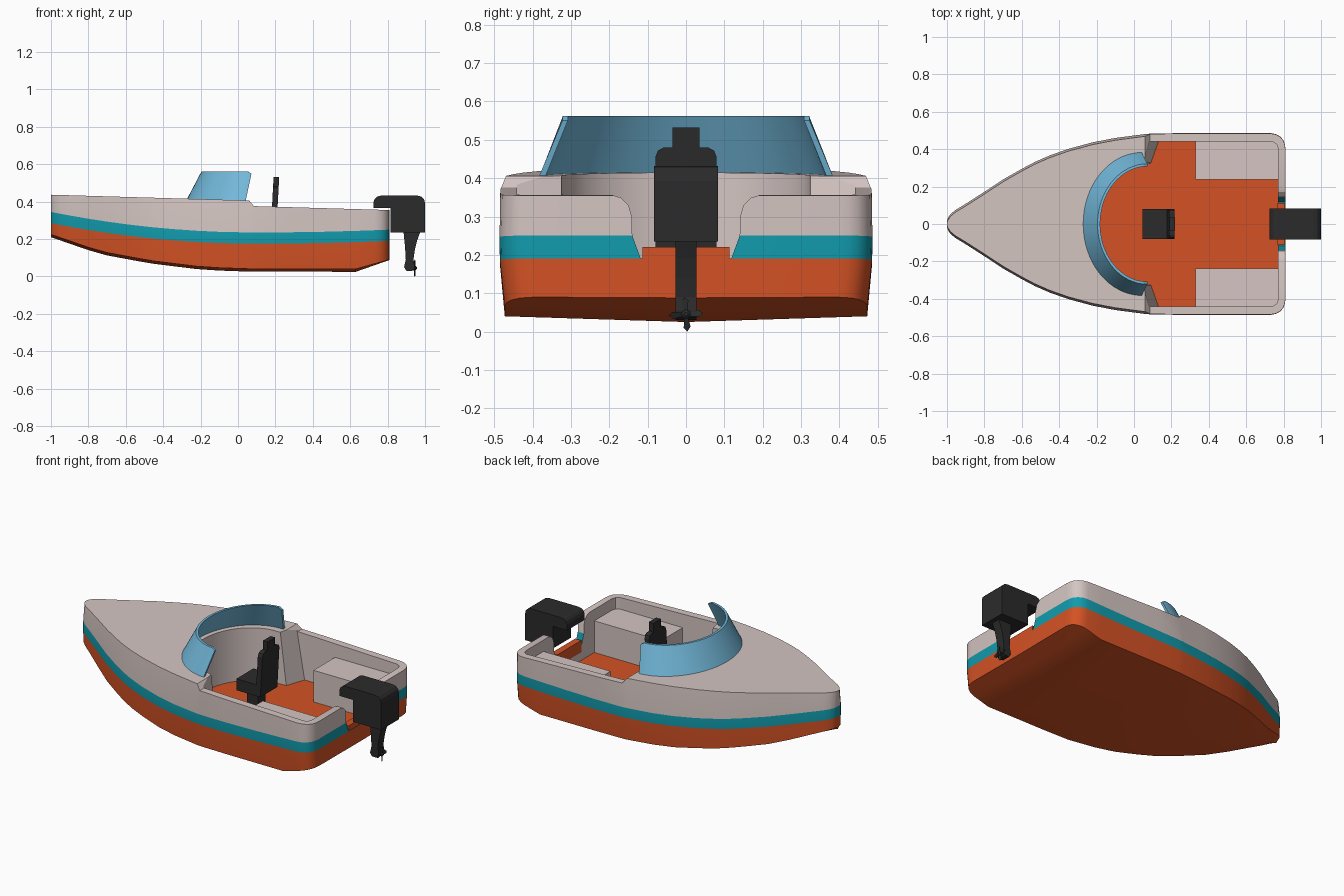
import bpy, bmesh, math

if "Cube" in bpy.data.objects:
    bpy.data.objects.remove(bpy.data.objects["Cube"])


def material(name, rgb):
    m = bpy.data.materials.new(name)
    m.diffuse_color = (*rgb, 1)
    m.use_nodes = True
    m.node_tree.nodes["Principled BSDF"].inputs["Base Color"].default_value = m.diffuse_color
    return m


GREY = material("warm light grey", (0.66, 0.56, 0.54))
TEAL = material("teal", (0.006, 0.33, 0.42))
ORANGE = material("orange", (0.66, 0.085, 0.018))
BLUE = material("screen blue", (0.17, 0.48, 0.70))
BLACK = material("soft black", (0.024, 0.024, 0.024))


def finish(name, bm, mats, smooth=None):
    bmesh.ops.recalc_face_normals(bm, faces=bm.faces[:])
    me = bpy.data.meshes.new(name)
    bm.to_mesh(me)
    bm.free()
    ob = bpy.data.objects.new(name, me)
    bpy.context.collection.objects.link(ob)
    for m in mats:
        me.materials.append(m)
    if smooth:
        shade(ob, smooth)
    return ob


def shade(ob, angle):
    bpy.ops.object.select_all(action='DESELECT')
    ob.select_set(True)
    bpy.context.view_layer.objects.active = ob
    bpy.ops.object.shade_smooth_by_angle(angle=math.radians(angle))


def loft(name, rings, mats, smooth=None):
    """Closed loops joined in order, both ends capped."""
    bm = bmesh.new()
    vs = [[bm.verts.new(p) for p in r] for r in rings]
    n = len(vs[0])
    for a, b in zip(vs, vs[1:]):
        for i in range(n):
            bm.faces.new((a[i], a[(i + 1) % n], b[(i + 1) % n], b[i]))
    bm.faces.new(vs[0])
    bm.faces.new(vs[-1])
    return finish(name, bm, mats, smooth)


def box(name, x0, x1, y0, y1, z0, z1, mat):
    r = [(x0, y0), (x1, y0), (x1, y1), (x0, y1)]
    return loft(name, [[(x, y, z) for x, y in r] for z in (z0, z1)], [mat])


def side_plate(name, pts, half, mat, smooth=None):
    """xz profile extruded across y."""
    return loft(name, [[(x, y, z) for x, z in pts] for y in (-half, half)], [mat], smooth)


def lerp(table, x):
    for (a, p), (b, q) in zip(table, table[1:]):
        if x <= b:
            return p + (q - p) * (x - a) / (b - a)
    return table[-1][1]


# Hull: cross-sections along x, coloured by band
PLAN = [(-1, .014), (-.995, .032), (-.982, .052), (-.955, .075), (-.9, .108), (-.8, .172),
        (-.7, .238), (-.6, .295), (-.53, .332), (-.45, .367), (-.35, .402), (-.22, .437),
        (-.1, .46), (.06, .481), (.085, .483), (.25, .486), (.45, .486), (.63, .486),
        (.73, .486), (.758, .481), (.783, .467), (.799, .448), (.807, .425), (.81, .40)]
KEEL = [(-1, .21), (-.74, .12), (-.47, .07), (-.2, .037), (0, .026), (.63, .025), (.81, .088)]
SHEER = [(-1, .437), (.06, .406), (.085, .376), (.81, .355)]


def stripe_top(x):
    return .235 + (.11 * ((.1 - x) / 1.1) ** 2 if x < .1 else .015 * ((x - .1) / .7) ** 2)


bm = bmesh.new()
rings = []
for x, w in PLAN:
    k, s = lerp(KEEL, x), stripe_top(x)
    v = .015 if x < .64 else .015 - .013 * (x - .64) / .17
    inset = min(.012, w * .4) if x < .08 else .002
    half = [(w * .972, k + v), (w * .998, s - .06), (w, s), (w - inset, lerp(SHEER, x))]
    sec = [(0, k)] + half + [(-y, z) for y, z in reversed(half)]
    rings.append([bm.verts.new((x, y, z)) for y, z in sec])
bands = [2, 2, 1, 0, 0, 0, 1, 2, 2]
for a, b in zip(rings, rings[1:]):
    for i, m in enumerate(bands):
        j = (i + 1) % 9
        bm.faces.new((a[i], a[j], b[j], b[i])).material_index = m
for r in (rings[0], rings[-1]):
    for idx, m in (((0, 1, 2, 7, 8), 2), ((2, 3, 6, 7), 1), ((3, 4, 5, 6), 0)):
        bm.faces.new([r[i] for i in idx]).material_index = m
hull = finish("hull", bm, [GREY, TEAL, ORANGE])

# Cockpit cutter: round front, wide aft well, sloping bulkheads
FLOOR = .10


def well(z, t):
    half = [(.77, .405), (.762, .428), (.74, .44), (.075 + .055 * t, .44), (.05 + .04 * t, .325)]
    half += [(.04 - .27 * math.sin(a), .325 * math.cos(a))
             for a in [math.radians(d) for d in range(9, 90, 9)]]
    pts = half + [(-.23, 0)] + [(x, -y) for x, y in reversed(half)]
    return [(x, y, z) for x, y in pts]


cut_well = loft("cockpit_cutter", [well(FLOOR, 1), well(.41, 0), well(.6, 0)], [])

# Transom notch cutter
half = [(.21, .40), (.195, .357), (.17, .349), (.15, .33), (.141, .30), (.14, .25), (.118, .19)]
notch = half + [(-y, z) for y, z in reversed(half)]
cut_notch = loft("notch_cutter", [[(x, y, z) for y, z in notch] for x in (.72, .9)], [])

for c in (cut_well, cut_notch):
    c.hide_render = True
    mod = hull.modifiers.new("cut", 'BOOLEAN')
    mod.operation = 'DIFFERENCE'
    mod.solver = 'EXACT'
    mod.object = c
    bpy.context.view_layer.objects.active = hull
    bpy.ops.object.modifier_apply(modifier=mod.name)
    bpy.data.objects.remove(c)

# Floor orange, lower notch sides teal
for p in hull.data.polygons:
    c = p.center
    if p.normal.z > .9 and abs(c.z - FLOOR) < .005:
        p.material_index = 2
    elif c.x > .76 and abs(c.y) < .142 and .185 < c.z < .25 and abs(p.normal.x) < .3:
        p.material_index = 1
shade(hull, 25)

# Motor mount lip and side benches
box("motor_mount", .768, .808, -.113, .113, .15, .22, ORANGE)
for side, y0, y1 in (("left", -.445, -.238), ("right", .238, .445)):
    box(side + "_bench", .33, .772, y0, y1, FLOOR - .01, .288, GREY)

# Windscreen: leaning half-elliptical band
rings = []
for i in range(41):
    a = math.pi * i / 40
    end = .012 if i in (0, 40) else 0
    sec = []
    for cx, rx, ry, z in ((.04, .32, .385, .40), (.072, .267, .322, .562 - end),
                          (.072, .253, .308, .562 - end), (.04, .303, .368, .40)):
        sec.append((cx - rx * math.sin(a), ry * math.cos(a), z))
    rings.append(sec)
loft("windscreen", rings, [BLUE], 30)

# Helm seat
box("seat_pedestal", .085, .155, -.035, .035, FLOOR - .005, .22, BLACK)
box("seat_cushion", .045, .195, -.08, .08, .215, .283, BLACK)
back = [(-.08, .215), (.08, .215), (.08, .455), (.073, .472), (.058, .48), (.035, .48),
        (.035, .532), (-.035, .532), (-.035, .48), (-.058, .48), (-.073, .472), (-.08, .455)]
loft("seat_back", [[(x + (z - .215) * .055, y, z) for y, z in back] for x in (.173, .203)], [BLACK])

# Outboard motor
side_plate("motor_cowl", [(.725, .365), (.725, .40), (.732, .416), (.745, .427), (.765, .432),
                          (.96, .432), (.981, .427), (.995, .413), (1, .392), (1, .235),
                          (.815, .235), (.815, .365)], .084, BLACK)
side_plate("motor_leg", [(.885, .24), (.975, .24), (.957, .19), (.945, .14), (.938, .09),
                         (.945, .055), (.942, .038), (.928, .03), (.90, .03), (.888, .05),
                         (.897, .09), (.893, .16)], .027, BLACK)

# Propeller: hub and four pitched blades
ZP = .045
hub = [[(x, r * math.cos(math.tau * i / 12), ZP + r * math.sin(math.tau * i / 12))
        for i in range(12)] for x, r in ((.93, .012), (.95, .012), (.957, .005))]
loft("propeller_hub", hub, [BLACK], 30)
for k in range(4):
    a = math.pi / 2 * k
    faces = []
    for dx in (-.0015, .0015):
        ring = []
        for t, r in ((-.005, .008), (-.012, .032), (-.003, .045), (.006, .036), (.005, .008)):
            ring.append((.946 + dx + t * .4, t * math.cos(a) - r * math.sin(a),
                         ZP + t * math.sin(a) + r * math.cos(a)))
        faces.append(ring)
    loft("propeller_blade_%d" % (k + 1), faces, [BLACK])
